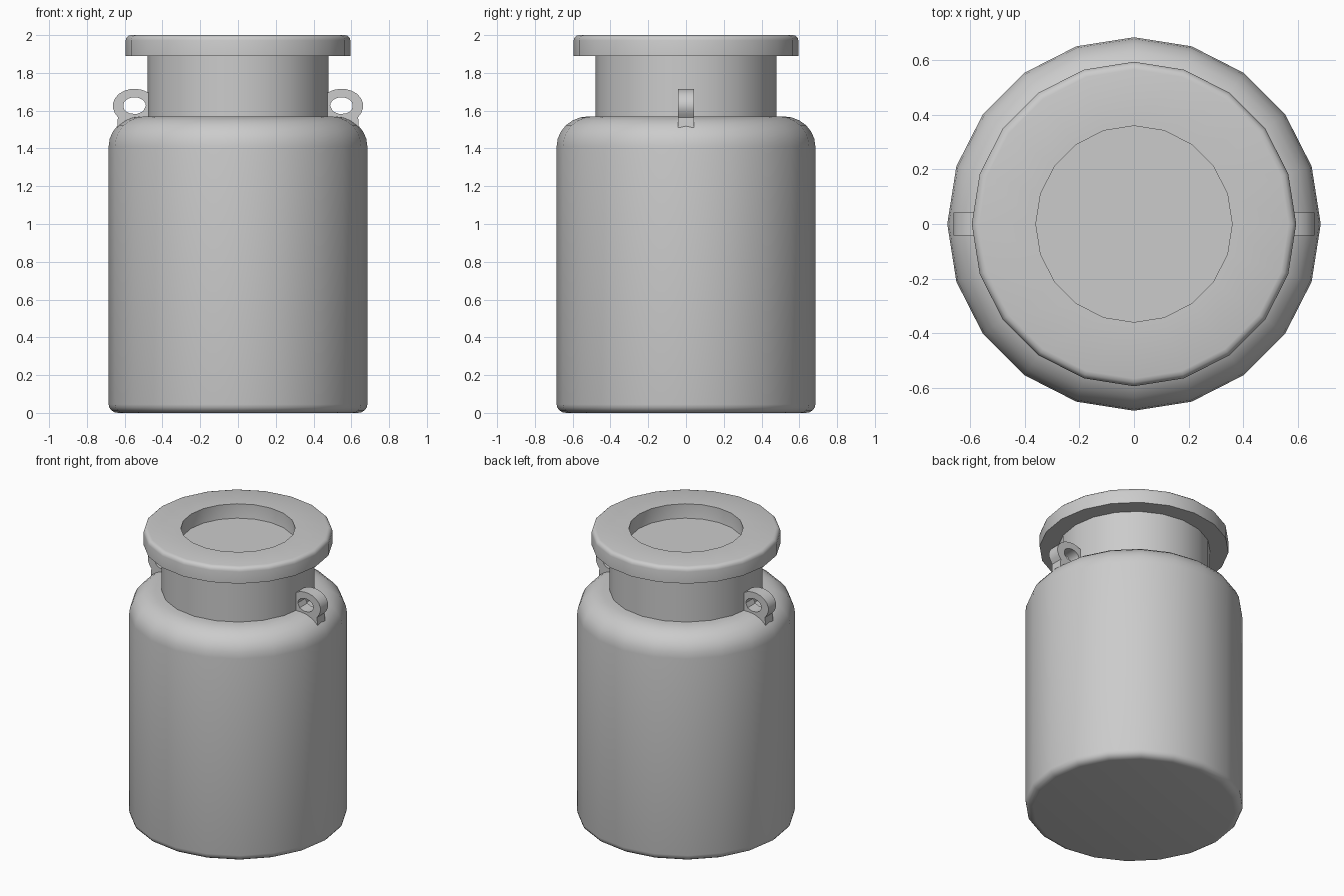
import bpy, bmesh
from math import sin, cos, pi, radians

if "Cube" in bpy.data.objects:
    bpy.data.objects.remove(bpy.data.objects["Cube"])

SIDES = 20


def finish(name, bm):
    bmesh.ops.remove_doubles(bm, verts=bm.verts, dist=1e-5)
    bmesh.ops.recalc_face_normals(bm, faces=bm.faces)
    me = bpy.data.meshes.new(name)
    bm.to_mesh(me)
    bm.free()
    ob = bpy.data.objects.new(name, me)
    bpy.context.collection.objects.link(ob)
    bpy.ops.object.select_all(action='DESELECT')
    ob.select_set(True)
    bpy.context.view_layer.objects.active = ob
    bpy.ops.object.shade_smooth_by_angle(angle=radians(32))
    return ob


def arc(cx, cz, rx, rz, a0, a1, n):
    angles = [radians(a0 + (a1 - a0) * i / n) for i in range(n + 1)]
    return [(cx + rx * cos(a), cz + rz * sin(a)) for a in angles]


def lathe(name, profile):
    # Revolve an (r, z) profile and cap both ends
    bm = bmesh.new()
    rings = [[bm.verts.new((r * cos(2 * pi * i / SIDES), r * sin(2 * pi * i / SIDES), z))
              for i in range(SIDES)] for r, z in profile]
    for a, b in zip(rings, rings[1:]):
        for i in range(SIDES):
            j = (i + 1) % SIDES
            bm.faces.new((a[i], a[j], b[j], b[i]))
    bm.faces.new(rings[0])
    bm.faces.new(rings[-1])
    return finish(name, bm)


# Body with rounded base and shoulder
lathe("body", arc(0.635, 0.045, 0.05, 0.045, -90, 0, 4)
      + arc(0.515, 1.41, 0.17, 0.16, 0, 90, 6) + [(0.46, 1.57)])

# Neck
lathe("neck", [(0.48, 1.55), (0.48, 1.90)])

# Lid with rounded rim and sunken centre
lathe("lid", [(0.47, 1.89), (0.595, 1.89)]
      + arc(0.567, 1.972, 0.028, 0.028, 0, 90, 3)
      + [(0.36, 2.0)] + arc(0.32, 1.89, 0.04, 0.04, 0, -90, 3))


def handle(name, side):
    # Flat eyelet with an oval hole, footed on the shoulder
    cx, cz, half = 0.548, 1.626, 0.042
    outer = (arc(cx, cz, 0.115, 0.09, -25, 180, 12)
             + [(0.45, 1.55), (0.52, 1.51), (0.64, 1.51), (0.636, 1.565)])
    n = len(outer)
    inner = arc(cx, cz, 0.06, 0.045, -25, 180, 12) + arc(cx, cz, 0.06, 0.045, 221, 295, 2)
    inner.append((cx + 0.06 * cos(radians(-45)), cz + 0.045 * sin(radians(-45))))
    bm = bmesh.new()

    def loop(pts, y):
        return [bm.verts.new((side * x, y, z)) for x, z in pts]
    loops = [loop(outer, -half), loop(outer, half), loop(inner, half), loop(inner, -half)]
    for k in range(4):
        a, b = loops[k], loops[(k + 1) % 4]
        for i in range(n):
            j = (i + 1) % n
            bm.faces.new((a[i], a[j], b[j], b[i]))
    finish(name, bm)


handle("handle_right", 1)
handle("handle_left", -1)
